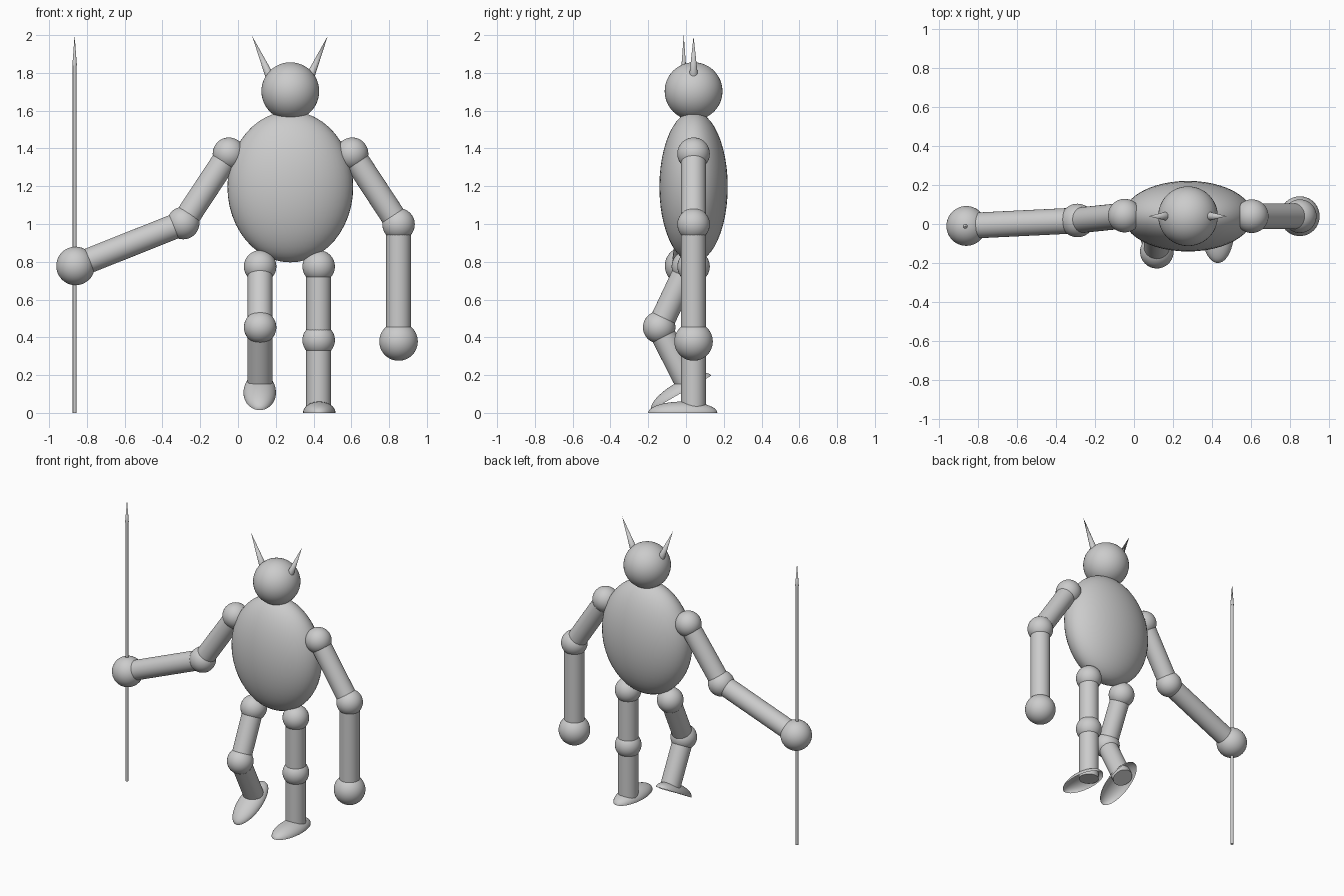
import bpy, bmesh, math
from mathutils import Vector, Matrix

if "Cube" in bpy.data.objects:
    bpy.data.objects.remove(bpy.data.objects["Cube"])

CX, CY = 0.275, 0.04      # body axis
LIMB, JOINT, HAND = 0.066, 0.086, 0.102


def finish(name):
    ob = bpy.context.object
    ob.name = name
    bpy.ops.object.shade_smooth_by_angle(angle=math.radians(40))
    return ob


def ball(name, loc, size):
    bpy.ops.mesh.primitive_uv_sphere_add(segments=48, ring_count=24, location=loc)
    bpy.context.object.scale = size if isinstance(size, tuple) else (size,) * 3
    bpy.ops.object.transform_apply(location=False, rotation=False)
    return finish(name)


def rod(name, a, b, r1, r2=None):
    """Cylinder or cone running from a to b."""
    a, b = Vector(a), Vector(b)
    bpy.ops.mesh.primitive_cone_add(vertices=32, radius1=r1, radius2=r1 if r2 is None else r2,
                                    depth=(b - a).length, location=(a + b) / 2)
    bpy.context.object.rotation_euler = (b - a).to_track_quat('Z', 'Y').to_euler()
    return finish(name)


def foot(name, loc, tilt):
    """Open flattened dome, toes towards -y."""
    ob = ball(name, (0, 0, 0), (0.086, 0.183, 0.06))
    bm = bmesh.new()
    bm.from_mesh(ob.data)
    bmesh.ops.bisect_plane(bm, geom=bm.verts[:] + bm.edges[:] + bm.faces[:], dist=1e-5,
                           plane_co=(0, 0, 0), plane_no=(0, 0, 1), clear_inner=True)
    bm.to_mesh(ob.data)
    bm.free()
    ob.location = loc
    ob.rotation_euler = (tilt, 0, 0)


def limb(name, joints, parts):
    """Ball joints at every point but the last, rods between them."""
    for i, part in enumerate(parts):
        ball(f"{name}_{part}_joint", joints[i], JOINT)
        rod(f"{name}_{part}", joints[i], joints[i + 1], LIMB)


# torso and head
ball("torso", (CX + 0.002, CY, 1.197), (0.333, 0.181, 0.4))
ball("head", (CX + 0.002, CY, 1.703), 0.153)

# horns
for side, s in (("left", -1), ("right", 1)):
    rod(f"{side}_horn", (CX + s * 0.104, CY, 1.775), (CX + s * 0.2, CY, 1.995), 0.024, 0)

# arms
left_hand, right_hand = (-0.86, -0.01, 0.778), (0.85, CY, 0.378)
limb("left_arm", [(-0.048, CY + 0.003, 1.372), (-0.29, 0.018, 1.005), left_hand],
     ("upper", "lower"))
limb("right_arm", [(0.604, CY, 1.372), (0.85, CY, 0.998), right_hand],
     ("upper", "lower"))
ball("left_hand", left_hand, HAND)
ball("right_hand", right_hand, HAND)

# legs: one raised and bent, one standing
limb("left_leg", [(0.117, 0.01, 0.775), (0.117, -0.142, 0.453), (0.117, 0.022, 0.132)],
     ("thigh", "shin"))
limb("right_leg", [(0.427, CY, 0.775), (0.427, CY, 0.385), (0.427, CY, 0.0)],
     ("thigh", "shin"))
foot("left_foot", (0.115, -0.024, 0.106), math.radians(30))
foot("right_foot", (0.43, -0.017, 0.0), 0)

# spear
rod("spear_shaft", (-0.865, -0.012, 0), (-0.865, -0.012, 1.84), 0.01)
rod("spear_tip", (-0.865, -0.012, 1.84), (-0.865, -0.012, 2.0), 0.012, 0)
